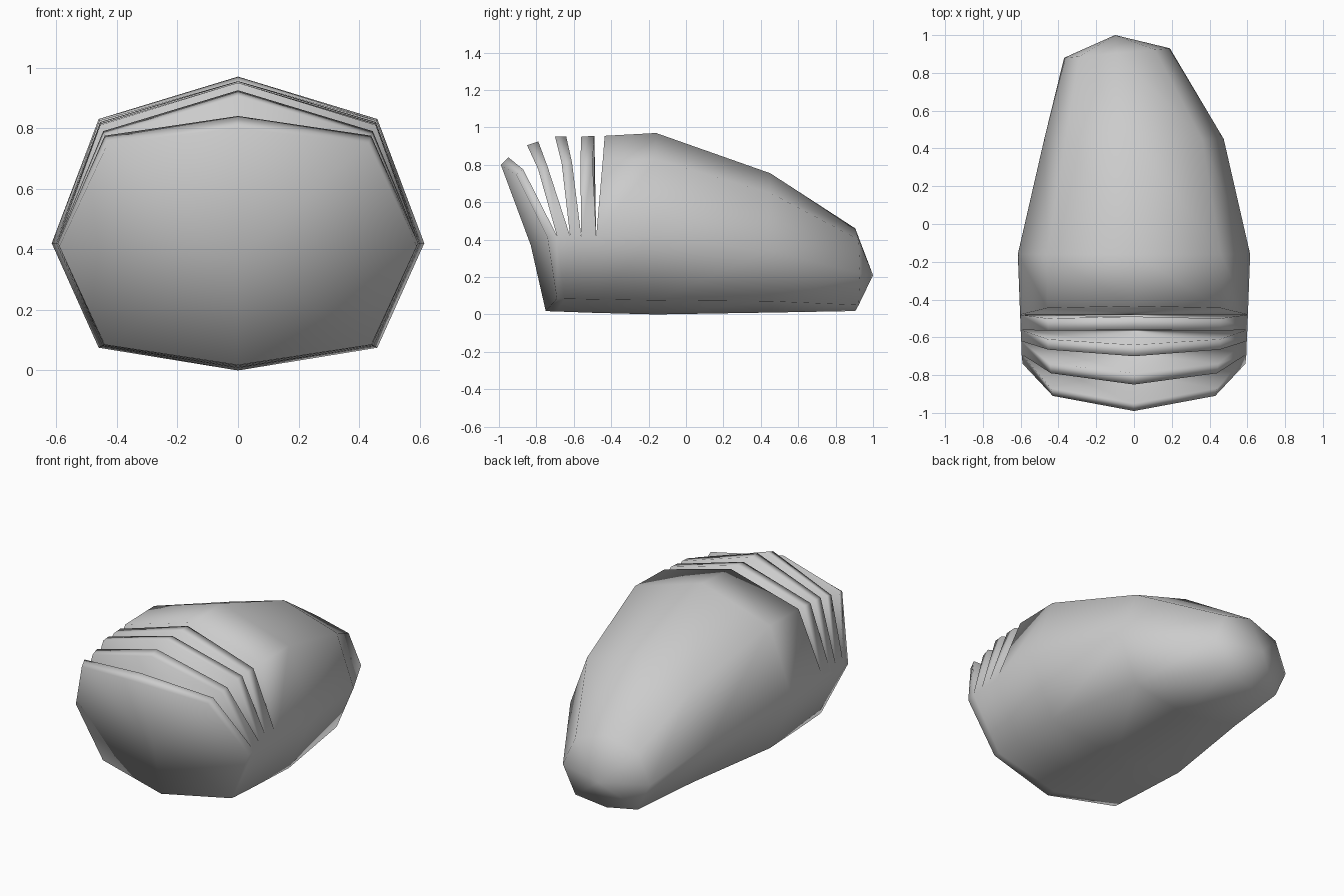
import bpy
import bmesh

cube = bpy.data.objects.get("Cube")
if cube:
    bpy.data.objects.remove(cube, do_unlink=True)

grey = bpy.data.materials.new("plain grey")
grey.use_nodes = True
grey.diffuse_color = (0.6, 0.6, 0.6, 1)
grey.node_tree.nodes["Principled BSDF"].inputs["Base Color"].default_value = (0.6, 0.6, 0.6, 1)

bm = bmesh.new()


def ring(top, upper, side, low, bottom, shift=0.0, skew=0.0):
    """Eight-sided section; top and bottom are (y, z), the rest (x, y, z)."""
    def at(x, y, z):
        return bm.verts.new((x + shift, y + skew * x, z))

    right = [at(-x, y, z) for x, y, z in (upper, side, low)]
    left = [at(x, y, z) for x, y, z in (low, side, upper)]
    return [at(0, *top)] + right + [at(0, *bottom)] + left


def loft(a, b):
    for i in range(8):
        j = (i + 1) % 8
        bm.faces.new((a[i], a[j], b[j], b[i]))


def fan(section, tip):
    tip = bm.verts.new(tip)
    for i in range(8):
        bm.faces.new((section[i], section[(i + 1) % 8], tip))


# Ridge edges from front to back: top (y, z) and upper corner (x, y, z)
ridges = [
    (((-0.99, 0.80), (0.43, -0.91, 0.75)), ((-0.95, 0.84), (0.44, -0.87, 0.775))),
    (((-0.85, 0.905), (0.44, -0.79, 0.775)), ((-0.79, 0.925), (0.445, -0.74, 0.79))),
    (((-0.70, 0.95), (0.455, -0.665, 0.81)), ((-0.64, 0.95), (0.455, -0.61, 0.815))),
    (((-0.56, 0.95), (0.455, -0.565, 0.815)), ((-0.49, 0.955), (0.455, -0.50, 0.82))),
]
# Where the edges of the ridges meet at the sides
sides = [(0.59, -0.74, 0.41), (0.595, -0.69, 0.42), (0.597, -0.62, 0.42),
         (0.60, -0.56, 0.42), (0.603, -0.48, 0.42)]
lows = [-0.69, -0.65, -0.59, -0.54, -0.47]
bottoms = [-0.75, -0.69, -0.61, -0.55, -0.47]


def front_ring(edge, k):
    t = k / 4
    return ring(edge[0], edge[1], sides[k], (0.44 + 0.01 * t, lows[k], 0.085 - 0.005 * t),
                (bottoms[k], 0.018 - 0.01 * t))


# Domed front and the row of solid ridges
walls = []
for k, (front, back) in enumerate(ridges):
    a, b = front_ring(front, k), front_ring(back, k + 1)
    loft(a, b)
    if k == 0:
        fan(a, (0, -0.83, 0.37))
    else:
        walls.append(a)
    walls.append(b)

# Main body narrowing to a skewed, blunt rear
body = [
    front_ring(((-0.435, 0.955), (0.458, -0.445, 0.825)), 4),
    ring((-0.16, 0.97), (0.46, -0.16, 0.83), (0.615, -0.16, 0.42), (0.46, -0.16, 0.075), (-0.16, 0)),
    ring((0.45, 0.755), (0.36, 0.45, 0.65), (0.475, 0.45, 0.34), (0.36, 0.45, 0.07), (0.45, 0.01)),
    ring((0.905, 0.46), (0.20, 0.905, 0.40), (0.28, 0.905, 0.22), (0.20, 0.905, 0.05), (0.905, 0.018),
         shift=-0.09, skew=0.09),
]
for a, b in zip(body, body[1:]):
    loft(a, b)
fan(body[-1], (-0.1, 1.0, 0.21))
walls.append(body[0])

# Groove walls down to the valley line
for w in walls:
    bm.faces.new((w[6], w[7], w[0], w[1], w[2]))

bmesh.ops.remove_doubles(bm, verts=bm.verts, dist=0.0005)
bmesh.ops.recalc_face_normals(bm, faces=bm.faces)
for f in bm.faces:
    f.smooth = True

mesh = bpy.data.meshes.new("ridged_shell")
bm.to_mesh(mesh)
bm.free()
mesh.materials.append(grey)
shell = bpy.data.objects.new("ridged_shell", mesh)
bpy.context.collection.objects.link(shell)
